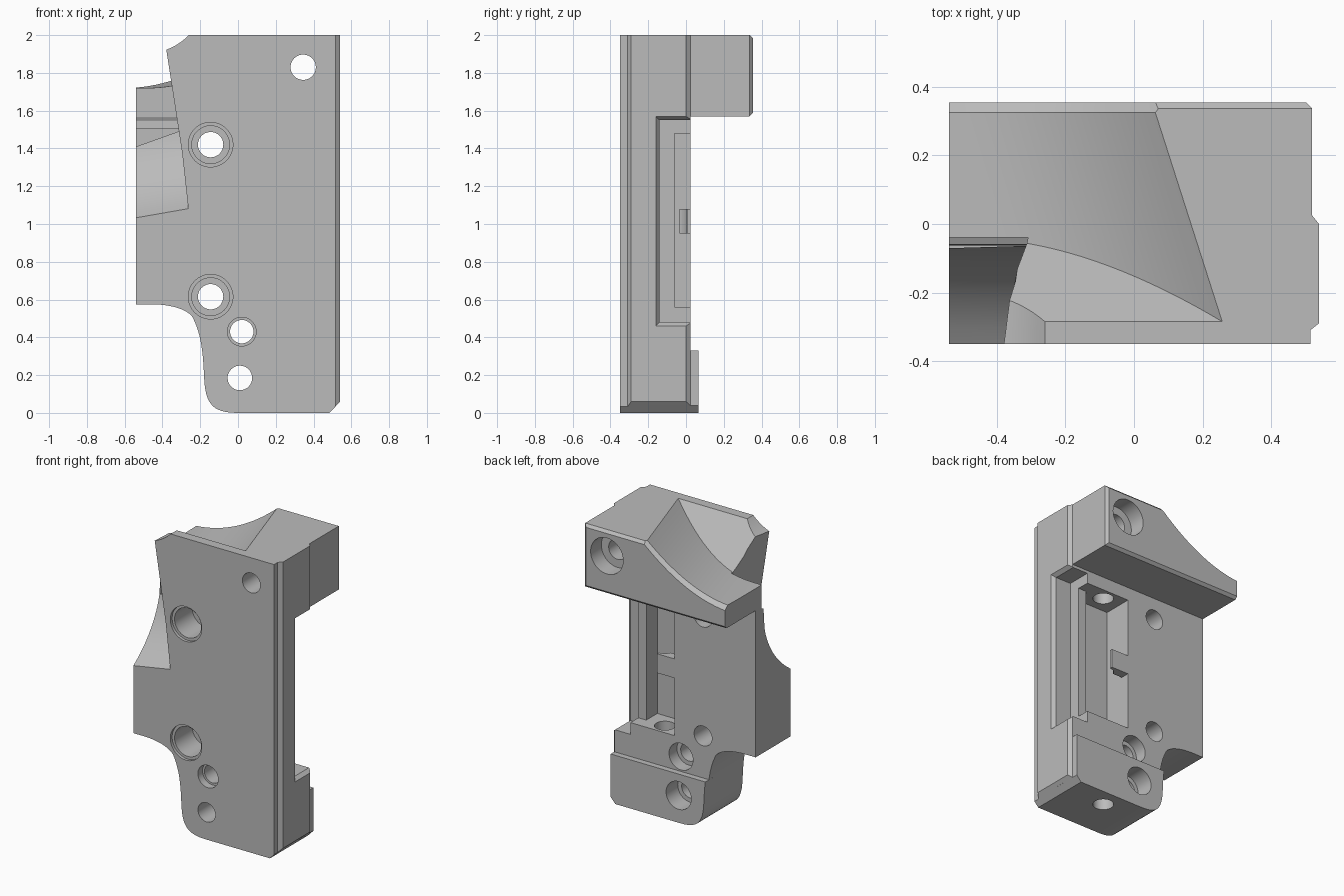
import bpy, bmesh, math
from mathutils import Vector
from mathutils.geometry import interpolate_bezier

if "Cube" in bpy.data.objects:
    bpy.data.objects.remove(bpy.data.objects["Cube"])

grey = bpy.data.materials.new("machined grey")
grey.use_nodes = True
grey.diffuse_color = (0.5, 0.5, 0.5, 1)
grey.node_tree.nodes["Principled BSDF"].inputs["Base Color"].default_value = (0.5, 0.5, 0.5, 1)


def loft(name, rings):
    """Closed solid through rings of 3D points."""
    bm = bmesh.new()
    loops = [[bm.verts.new(p) for p in ring] for ring in rings]
    n = len(loops[0])
    for a, b in zip(loops, loops[1:]):
        for i in range(n):
            j = (i + 1) % n
            bm.faces.new((a[i], a[j], b[j], b[i]))
    bm.faces.new(loops[0])
    bm.faces.new(loops[-1])
    bmesh.ops.recalc_face_normals(bm, faces=bm.faces)
    mesh = bpy.data.meshes.new(name)
    bm.to_mesh(mesh)
    bm.free()
    mesh.materials.append(grey)
    ob = bpy.data.objects.new(name, mesh)
    bpy.context.collection.objects.link(ob)
    return ob


def prism_y(name, pts, y0, y1):
    return loft(name, [[(x, y, z) for x, z in pts] for y in (y0, y1)])


def prism_z(name, pts, z0, z1):
    return loft(name, [[(x, y, z) for x, y in pts] for z in (z0, z1)])


def box(name, x0, x1, y0, y1, z0, z1):
    return prism_y(name, [(x0, z0), (x1, z0), (x1, z1), (x0, z1)], y0, y1)


def circle(u, v, r):
    return [(u + r * math.cos(k * math.tau / 48), v + r * math.sin(k * math.tau / 48))
            for k in range(48)]


def bezier(*p, n=12):
    return [tuple(v)[:2] for v in interpolate_bezier(*[Vector((a, b, 0)) for a, b in p], n)]


def combine(body, tool, operation="DIFFERENCE"):
    mod = body.modifiers.new("join", "BOOLEAN")
    mod.operation, mod.solver, mod.object = operation, "EXACT", tool
    bpy.context.view_layer.update()
    done = bpy.data.meshes.new_from_object(body.evaluated_get(bpy.context.evaluated_depsgraph_get()))
    body.modifiers.clear()
    body.data = done
    bpy.data.objects.remove(tool)


# Main plate with the curved lower left edge
side = (bezier((-.46, .575), (-.34, .575), (-.25, .54), (-.235, .495))
        + bezier((-.235, .495), (-.19, .4), (-.185, .3), (-.18, .2))[1:]
        + bezier((-.18, .2), (-.175, .05), (-.14, 0), (0, 0))[1:])
plate = prism_y("mount_body", [(-.54, 2), (-.54, .575)] + side
                + [(.485, 0), (.54, .06), (.54, 2)], -.35, .025)

# Rail steps along the right edge
combine(plate, prism_z("rail_front", [(.515, -.5), (.515, -.31), (.54, -.29), (.6, -.29), (.6, -.5)], -1, 3))
combine(plate, prism_z("rail_back", [(.54, 0), (.52, .025), (.52, .2), (.6, .2), (.6, 0)], -1, 3))

# Top block with bevelled back edges
block = box("top_block", -.54, .52, -.2, .355, 1.57, 2)
bm = bmesh.new()
bm.from_mesh(block.data)
back_edges = [e for e in bm.edges if all(v.co.y > .3 for v in e.verts)
              and not all(v.co.x < -.5 for v in e.verts)]
bmesh.ops.bevel(bm, geom=back_edges, offset=.018, segments=1, affect="EDGES")
bm.to_mesh(block.data)
bm.free()
combine(plate, block, "UNION")

# Foot pad
foot = prism_y("foot_pad", [(-.19, .33)] + [p for p in side if p[1] < .32]
               + [(.485, 0), (.52, .038), (.52, .33)], -.2, .065)
combine(plate, foot, "UNION")

# Upper concave relief: curved floor, sloping front wall, chamfered back edge
floor = [(-.75 + .85 * k / 24) for k in range(25)]
floor = [(x, 1.72 + max(x + .6, 0) ** 2 / 1.56) for x in floor]
section = [(-.75, 2.3)] + floor + [(.2, 2.3)]


def relief_ring(y_of, drop=0):
    ring = []
    for x, z in section:
        y = y_of(z)
        ring.append((x + .32 * (.33 - y), y, z - drop))
    return ring


combine(plate, loft("relief", [relief_ring(lambda z: -.285 + .87 * (2 - z)),
                               relief_ring(lambda z: .325),
                               relief_ring(lambda z: .365, .035)]))

# Rounded notch on the upper left corner
corner = bezier((-.39, 1.92), (-.35, 1.93), (-.3, 1.96), (-.26, 2.0), n=8)
combine(plate, prism_y("corner_notch", [(-.8, 1.8), (-.39, 1.8)] + corner
                       + [(-.26, 2.2), (-.8, 2.2)], -.5, .5))

# Front thumb relief bounded by a slanted wall
thumb = ([(-.5, 2.2), (-.04, 2.2), (-.04, 1.56)]
         + bezier((-.06, 1.55), (-.06, 1.38), (-.17, 1.2), (-.35, 1.08))
         + [(-.5, .98)])
wall = [(-.27 - .154 * (z - 1.08) + .2 * (max(y, -.35) + .35), y, z) for y, z in thumb]
outer = [(-.7, y, z - (.075 if z < 1.5 else 0)) for y, z in thumb]
combine(plate, loft("thumb_relief", [wall, outer]))


# Side pocket with flared mouth, lip and deep inner pocket
def mouth(x, g):
    return [(x, -.14 - g, .48 - g), (x, .03, .48 - g), (x, .03, 1.55 + g), (x, -.14 - g, 1.55 + g)]


combine(plate, loft("pocket_mouth", [mouth(.40, 0), mouth(.515, 0), mouth(.54, .02), mouth(.6, .02)]))
combine(plate, box("inner_pocket", .07, .34, -.178, .2, .56, 1.48))
combine(plate, box("lip_cut", .3, .45, -.06, .2, .56, 1.48))
combine(plate, box("pocket_tab", .05, .2, -.035, .025, .95, 1.08), "UNION")

# Vertical pin hole through the foot and into the top
combine(plate, prism_z("pin_hole", circle(.2, -.06, .065), -.2, 1.7))

# Front to back holes: x, z, radius, y start, y end
holes = [(.345, 1.83, .067, -1, 1), (.345, 1.83, .122, .24, 1),
         (.01, .185, .065, -1, 1), (.01, .185, .094, -.06, 1),
         (.02, .43, .062, -1, 1), (.02, .43, .076, -1, -.3), (.02, .43, .09, -.06, 1)]
for z in (1.42, .615):
    holes += [(-.145, z, .067, -1, 1), (-.145, z, .1, -1, -.14), (-.145, z, .118, -1, -.33)]
for x, z, r, y0, y1 in holes:
    combine(plate, prism_y("hole", circle(x, z, r), y0, y1))

# Smooth curved surfaces, keep machined edges sharp
bpy.ops.object.select_all(action="DESELECT")
plate.select_set(True)
bpy.context.view_layer.objects.active = plate
bpy.ops.object.shade_smooth_by_angle(angle=math.radians(20))
